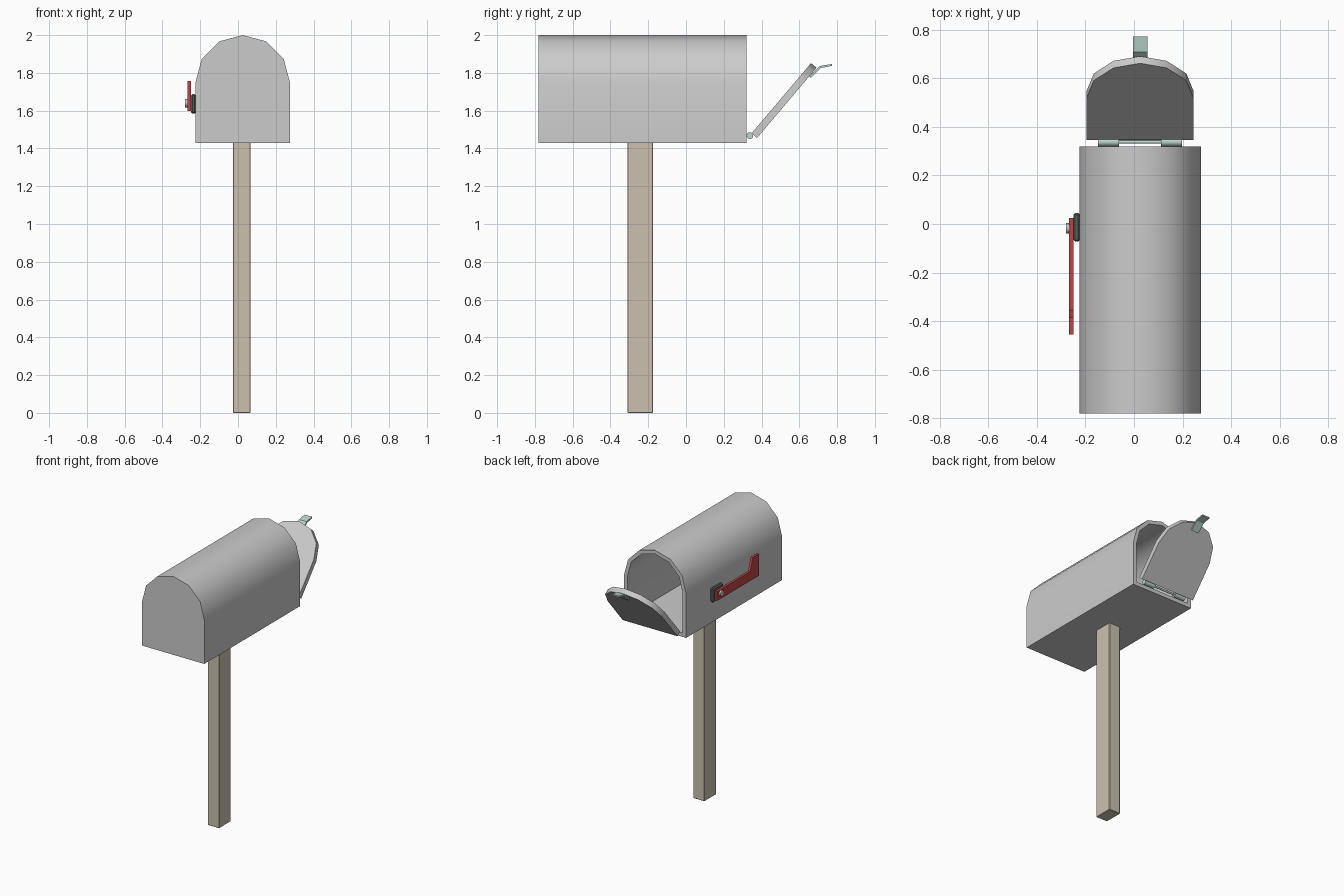
import bpy, bmesh, math
from mathutils import Vector

if "Cube" in bpy.data.objects:
    bpy.data.objects.remove(bpy.data.objects["Cube"])

CX = 0.025  # centre line of box, door and hinges


def material(name, rgb):
    m = bpy.data.materials.new(name)
    m.diffuse_color = (*rgb, 1)
    m.use_nodes = True
    m.node_tree.nodes["Principled BSDF"].inputs["Base Color"].default_value = m.diffuse_color
    return m


WOOD = material("wood", (0.60, 0.53, 0.43))
RED = material("red_paint", (0.52, 0.06, 0.06))
TEAL = material("pale_green_metal", (0.50, 0.68, 0.60))
DARK = material("dark_metal", (0.10, 0.12, 0.11))


def finish(name, bm, mat=None, smooth=None, bevel=0):
    bmesh.ops.recalc_face_normals(bm, faces=bm.faces)
    me = bpy.data.meshes.new(name)
    bm.to_mesh(me)
    bm.free()
    ob = bpy.data.objects.new(name, me)
    bpy.context.collection.objects.link(ob)
    if mat:
        me.materials.append(mat)
    if bevel:
        b = ob.modifiers.new("bevel", 'BEVEL')
        b.width = bevel
        b.segments = 1
    if smooth:
        bpy.ops.object.select_all(action='DESELECT')
        ob.select_set(True)
        bpy.context.view_layer.objects.active = ob
        bpy.ops.object.shade_smooth_by_angle(angle=math.radians(smooth))
    return ob


def prism(name, pts, vec, **kw):
    """Extrude a closed outline along a vector."""
    bm = bmesh.new()
    a = [bm.verts.new(p) for p in pts]
    b = [bm.verts.new(Vector(p) + Vector(vec)) for p in pts]
    bm.faces.new(a)
    bm.faces.new(b)
    for i in range(len(a)):
        j = (i + 1) % len(a)
        bm.faces.new((a[i], a[j], b[j], b[i]))
    return finish(name, bm, **kw)


def box(name, x0, x1, y0, y1, z0, z1, **kw):
    return prism(name, [(x0, y0, z0), (x1, y0, z0), (x1, y1, z0), (x0, y1, z0)],
                 (0, 0, z1 - z0), **kw)


def rod(name, x0, x1, y, z, r, sides, **kw):
    pts = [(x0, y + r * math.cos(math.tau * i / sides),
            z + r * math.sin(math.tau * i / sides)) for i in range(sides)]
    return prism(name, pts, (x1 - x0, 0, 0), **kw)


def arch(r, bottom, spring):
    """Straight sides with a six-sided half-round top."""
    top = [(CX + r * math.cos(math.pi * i / 6), spring + r * math.sin(math.pi * i / 6))
           for i in range(7)]
    return [(CX + r, bottom)] + top + [(CX - r, bottom)]


# Hollow box, open at the +y end
bm = bmesh.new()
outer, inner = arch(0.25, 1.43, 1.75), arch(0.222, 1.458, 1.75)
rings = [[bm.verts.new((x, y, z)) for x, z in prof]
         for prof, y in ((outer, -0.78), (outer, 0.32), (inner, 0.32), (inner, -0.752))]
for r0, r1 in zip(rings, rings[1:]):
    for i in range(len(r0)):
        j = (i + 1) % len(r0)
        bm.faces.new((r0[i], r0[j], r1[j], r1[i]))
bm.faces.new(rings[0])
bm.faces.new(rings[3])
finish("mailbox_body", bm, smooth=35)

# Door slab, tilted open about the lower edge
t = math.radians(49.7)
up = Vector((0, math.cos(t), math.sin(t)))
out = Vector((0, math.sin(t), -math.cos(t)))
base = Vector((0, 0.347, 1.48))
prism("door", [base + Vector((x, 0, 0)) + up * h for x, h in arch(0.22, 0, 0.267)],
      out * 0.038, smooth=35)

# Bent pull tab on the door
path = [(0.660, 1.772), (0.712, 1.825), (0.772, 1.837),
        (0.772, 1.847), (0.708, 1.836), (0.654, 1.781)]
prism("door_pull", [(CX - 0.03, y, z) for y, z in path], (0.06, 0, 0), mat=TEAL)

# Hinge barrels and pin
for side, x in (("left", CX - 0.13), ("right", CX + 0.13)):
    rod("hinge_" + side, x - 0.043, x + 0.043, 0.338, 1.468, 0.018, 12, mat=TEAL, smooth=35)
rod("hinge_pin", CX - 0.1, CX + 0.1, 0.338, 1.468, 0.007, 8, mat=TEAL, smooth=50)

# Signal flag with mount and bolt
box("flag_mount", -0.25, -0.222, -0.073, 0.045, 1.585, 1.687, mat=DARK, bevel=0.008)
flag = [(0.025, 1.598), (-0.455, 1.598), (-0.455, 1.756), (-0.385, 1.756),
        (-0.355, 1.665), (0.025, 1.665)]
prism("signal_flag", [(-0.268, y, z) for y, z in flag], (0.018, 0, 0), mat=RED)
rod("flag_bolt", -0.28, -0.245, -0.017, 1.64, 0.022, 8, smooth=50)

# Post
box("post", -0.026, 0.066, -0.31, -0.175, 0, 1.435, mat=WOOD, bevel=0.003)
